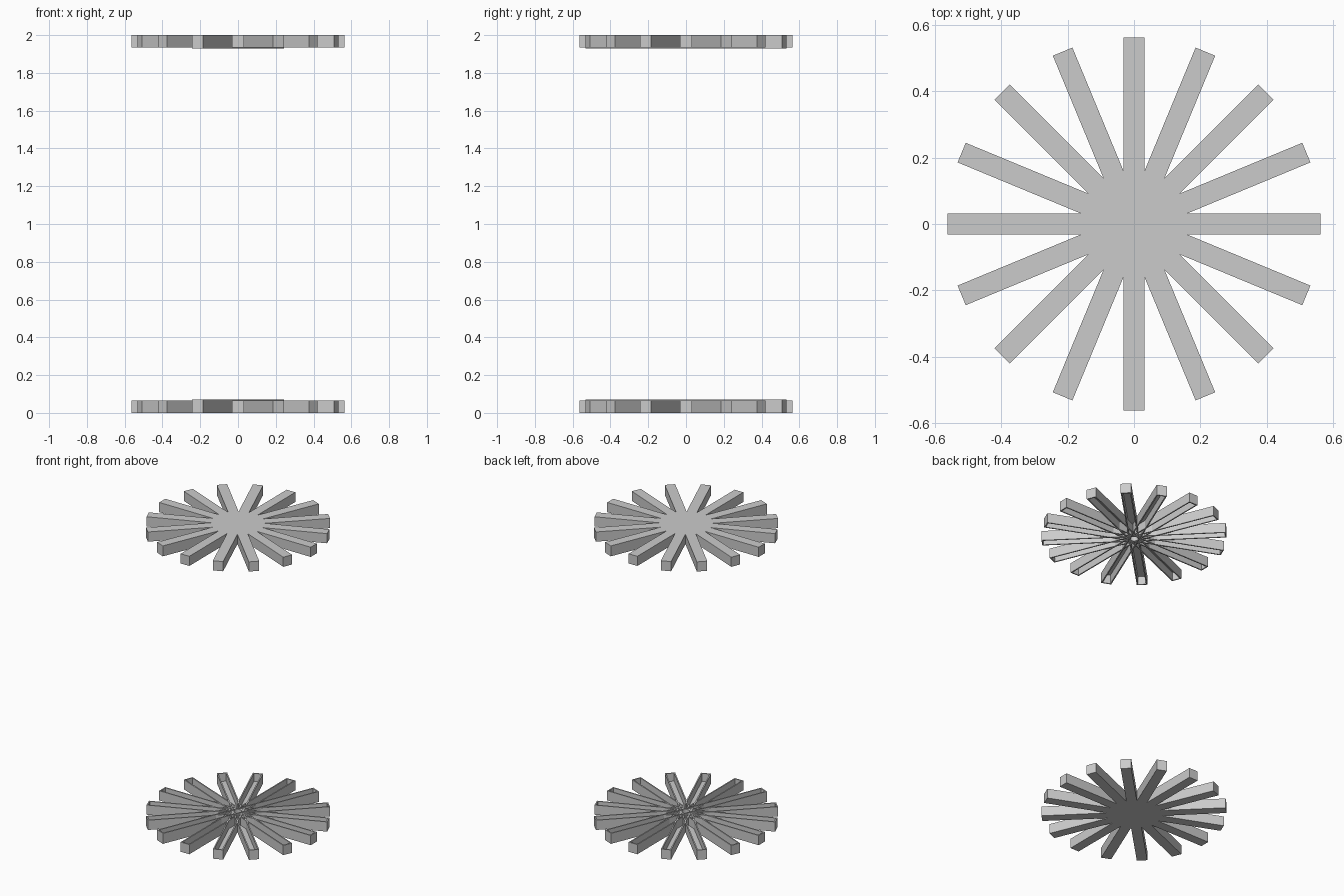
import bpy, bmesh, math
from mathutils import Matrix

if "Cube" in bpy.data.objects:
    bpy.data.objects.remove(bpy.data.objects["Cube"])

LENGTH, WIDTH, HEIGHT, WALL = 1.125, 0.064, 0.065, 0.011
BARS = 8


def tray_bar(name, angle, height, flip):
    """Hollow square bar: closed outer side, open inner side, closed ends."""
    bm = bmesh.new()
    bmesh.ops.create_cube(bm, size=1)
    bmesh.ops.scale(bm, vec=(LENGTH, WIDTH, height), verts=bm.verts)
    bmesh.ops.translate(bm, vec=(0, 0, height / 2), verts=bm.verts)
    # Inset the open side and sink it to form the channel
    top = max(bm.faces, key=lambda f: f.calc_center_median().z)
    bmesh.ops.inset_region(bm, faces=[top], thickness=WALL)
    ext = bmesh.ops.extrude_discrete_faces(bm, faces=[top])
    floor = ext["faces"][0]
    bmesh.ops.translate(bm, vec=(0, 0, WALL - height), verts=floor.verts)
    # The upper star is turned over so its channels face down
    if flip:
        bm.transform(Matrix.Translation((0, 0, 2)) @ Matrix.Rotation(math.pi, 4, 'X'))
    bm.transform(Matrix.Rotation(angle, 4, 'Z'))
    bmesh.ops.recalc_face_normals(bm, faces=bm.faces)
    mesh = bpy.data.meshes.new(name)
    bm.to_mesh(mesh)
    bm.free()
    obj = bpy.data.objects.new(name, mesh)
    bpy.context.collection.objects.link(obj)


# Two stars of eight crossing bars, one at the base and one at the top
for star, flip in (("lower", False), ("upper", True)):
    for i in range(BARS):
        # One bar in each star stands slightly proud on the inner side
        h = HEIGHT + (0.005 if i == 3 else 0)
        tray_bar(f"{star}_star_bar_{i + 1}", i * math.pi / BARS, h, flip)
